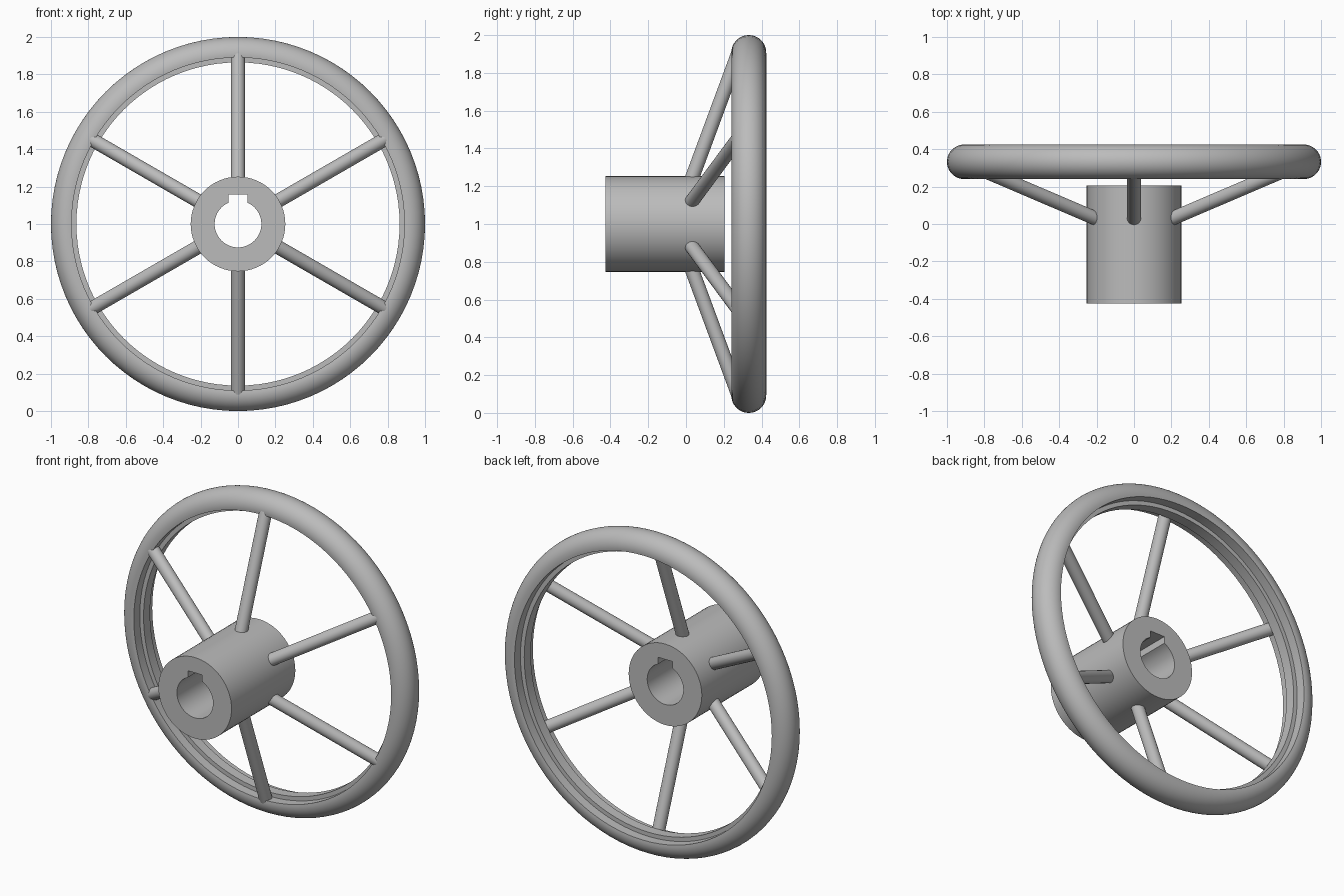
import bpy, bmesh
from math import sin, cos, pi, asin, radians
from mathutils import Vector, Matrix

cube = bpy.data.objects.get("Cube")
if cube:
    bpy.data.objects.remove(cube, do_unlink=True)

CENTRE = Vector((0, 0, 1))

grey = bpy.data.materials.new("cast grey")
grey.use_nodes = True
colour = (0.5, 0.5, 0.5, 1)
grey.diffuse_color = colour
grey.node_tree.nodes["Principled BSDF"].inputs["Base Color"].default_value = colour


def finish(bm, name):
    """Turn a bmesh into a shaded object centred on the wheel axis."""
    bmesh.ops.recalc_face_normals(bm, faces=bm.faces)
    mesh = bpy.data.meshes.new(name)
    bm.to_mesh(mesh)
    bm.free()
    mesh.materials.append(grey)
    obj = bpy.data.objects.new(name, mesh)
    obj.location = CENTRE
    bpy.context.collection.objects.link(obj)
    bpy.ops.object.select_all(action='DESELECT')
    obj.select_set(True)
    bpy.context.view_layer.objects.active = obj
    bpy.ops.object.shade_smooth_by_angle(angle=radians(30))
    return obj


def add_loop(bm, points):
    verts = [bm.verts.new(p) for p in points]
    return [bm.edges.new((v, verts[i - 1])) for i, v in enumerate(verts)]


# Rim: rounded outside, flat inside with a raised central rib
tube, mid_r, mid_y = 0.0925, 0.9075, 0.3325
flat_r, rib_r, rib_half = 0.89, 0.864, 0.032
reach = pi / 2 + asin((mid_r - flat_r) / tube)
steps = 24
profile = []
for i in range(steps + 1):
    a = -reach + 2 * reach * i / steps
    profile.append((mid_r + tube * cos(a), mid_y + tube * sin(a)))
profile += [(flat_r, mid_y + rib_half), (rib_r, mid_y + rib_half),
            (rib_r, mid_y - rib_half), (flat_r, mid_y - rib_half)]
bm = bmesh.new()
edges = add_loop(bm, [(r, y, 0) for r, y in profile])
bmesh.ops.spin(bm, geom=edges, cent=(0, 0, 0), axis=(0, 1, 0),
               angle=2 * pi, steps=96, use_merge=True)
bmesh.ops.remove_doubles(bm, verts=bm.verts, dist=0.0001)
finish(bm, "rim")

# Hub: thick sleeve with a keyed bore
front, back, hub_r, bore_r = -0.425, 0.205, 0.253, 0.125
key_half, key_top = 0.05, 0.157
corner = asin(key_half / bore_r)
bm = bmesh.new()
edges = add_loop(bm, [(hub_r * sin(2 * pi * i / 64), front, hub_r * cos(2 * pi * i / 64))
                      for i in range(64)])
bore = []
for i in range(49):
    a = corner + (2 * pi - 2 * corner) * i / 48
    bore.append((bore_r * sin(a), front, bore_r * cos(a)))
bore += [(-key_half, front, key_top), (key_half, front, key_top)]
edges += add_loop(bm, bore)
bmesh.ops.triangle_fill(bm, edges=edges, use_beauty=True)
grown = bmesh.ops.extrude_face_region(bm, geom=bm.faces[:], use_keep_orig=True)
bmesh.ops.translate(bm, vec=(0, back - front, 0),
                    verts=[g for g in grown["geom"] if isinstance(g, bmesh.types.BMVert)])
finish(bm, "hub")

# Spokes: six slanted rods from hub to rim
start, end = Vector((0, 0.016, 0.2)), Vector((0, 0.275, 0.9))
along = end - start
for n in range(6):
    place = (Matrix.Rotation(n * pi / 3, 4, 'Y') @ Matrix.Translation((start + end) / 2)
             @ along.to_track_quat('Z', 'Y').to_matrix().to_4x4())
    bm = bmesh.new()
    bmesh.ops.create_cone(bm, cap_ends=True, segments=24, radius1=0.0375,
                          radius2=0.0375, depth=along.length, matrix=place)
    finish(bm, f"spoke_{n + 1}")
